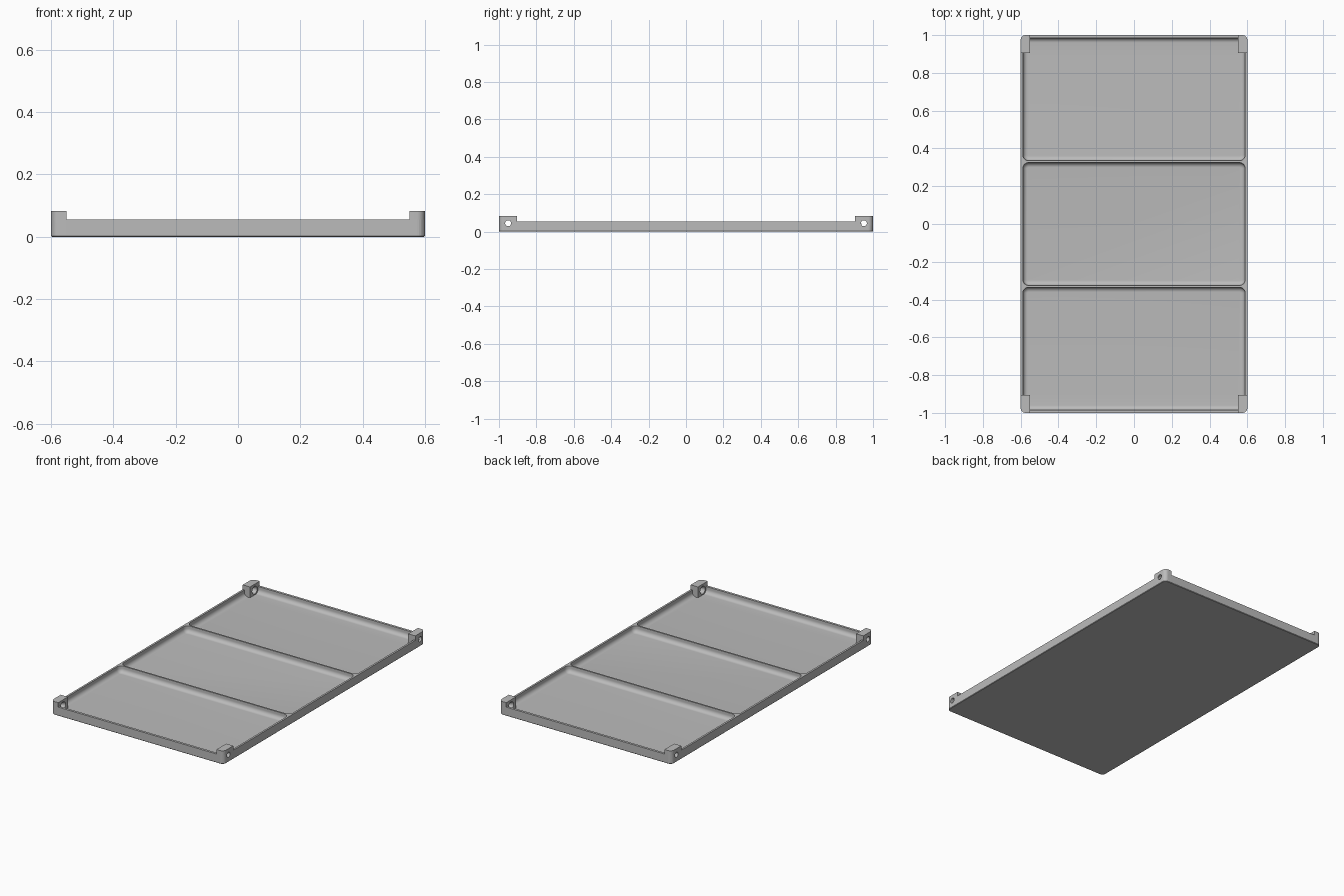
import bpy, bmesh, math
from mathutils import Matrix

if "Cube" in bpy.data.objects:
    bpy.data.objects.remove(bpy.data.objects["Cube"])

grey = bpy.data.materials.new("light grey")
grey.diffuse_color = (0.5, 0.5, 0.5, 1)
grey.use_nodes = True
grey.node_tree.nodes["Principled BSDF"].inputs["Base Color"].default_value = grey.diffuse_color


def rounded_rect(hx, hy, r, n=6):
    """Outline of a rectangle with rounded corners, counter-clockwise."""
    pts = []
    for k, (sx, sy) in enumerate([(1, 1), (-1, 1), (-1, -1), (1, -1)]):
        for i in range(n + 1):
            a = math.pi / 2 * (k + i / n)
            pts.append((sx * (hx - r) + r * math.cos(a), sy * (hy - r) + r * math.sin(a)))
    return pts


def make_object(name, bm):
    bmesh.ops.recalc_face_normals(bm, faces=bm.faces)
    mesh = bpy.data.meshes.new(name)
    bm.to_mesh(mesh)
    bm.free()
    mesh.materials.append(grey)
    ob = bpy.data.objects.new(name, mesh)
    bpy.context.collection.objects.link(ob)
    return ob


def loft(name, rings, cy=0.0):
    """Solid through stacked rounded rectangles (half x, half y, radius, z)."""
    bm = bmesh.new()
    loops = [[bm.verts.new((x, y + cy, z)) for x, y in rounded_rect(hx, hy, r)]
             for hx, hy, r, z in rings]
    for a, b in zip(loops, loops[1:]):
        for i in range(len(a)):
            j = (i + 1) % len(a)
            bm.faces.new((a[i], a[j], b[j], b[i]))
    bm.faces.new(loops[0][::-1])
    bm.faces.new(loops[-1])
    return make_object(name, bm)


def box(name, x0, x1, y0, y1, z0, z1):
    bm = bmesh.new()
    bmesh.ops.create_cube(bm, size=1)
    for v in bm.verts:
        v.co = ((x0 + x1) / 2 + v.co.x * (x1 - x0), (y0 + y1) / 2 + v.co.y * (y1 - y0),
                (z0 + z1) / 2 + v.co.z * (z1 - z0))
    return make_object(name, bm)


def cone_x(name, x0, x1, r0, r1, y, z):
    """Round cutter lying along x."""
    bm = bmesh.new()
    bmesh.ops.create_cone(bm, cap_ends=True, segments=32, radius1=r0, radius2=r1, depth=abs(x1 - x0))
    turn = Matrix.Rotation(math.copysign(math.pi / 2, x1 - x0), 4, 'Y')
    bmesh.ops.transform(bm, verts=bm.verts,
                        matrix=Matrix.Translation(((x0 + x1) / 2, y, z)) @ turn)
    return make_object(name, bm)


def boolean(ob, other, op):
    mod = ob.modifiers.new(op.lower(), 'BOOLEAN')
    mod.operation, mod.object, mod.solver = op, other, 'EXACT'
    bpy.context.view_layer.objects.active = ob
    bpy.ops.object.modifier_apply(modifier=mod.name)
    bpy.data.objects.remove(other)


RIM, TAB, FLOOR, R = 0.055, 0.083, 0.015, 0.025


def outer(name, top):
    return loft(name, [(0.597, 0.997, 0.022, 0), (0.6, 1.0, 0.025, 0.003), (0.6, 1.0, 0.025, top)])


# Tray with three pockets, rounded where the walls meet the floor
tray = outer("tray", RIM)
for cy, hy in ((-0.66, 0.325), (0, 0.325), (0.66, 0.325)):
    rings = []
    for i in range(9):
        a = math.pi / 2 * i / 8
        inset = R * (1 - math.sin(a))
        rings.append((0.588 - inset, hy - inset, 0.03 - inset, FLOOR + R * (1 - math.cos(a))))
    rings.append((0.588, hy, 0.03, 0.1))
    boolean(tray, loft("pocket_cutter", rings, cy), 'DIFFERENCE')

# Corner blocks, cut to the tray outline, joined on and drilled sideways
for sx in (-1, 1):
    for sy in (-1, 1):
        block = outer("corner_block", TAB)
        xs, ys = sorted((sx * 0.55, sx * 0.7)), sorted((sy * 0.904, sy * 1.1))
        boolean(block, box("block_cutter", *xs, *ys, 0.004, 0.2), 'INTERSECT')
        boolean(tray, block, 'UNION')
        y, z = sy * 0.951, 0.045
        boolean(tray, cone_x("hole_cutter", sx * 0.5, sx * 0.65, 0.016, 0.016, y, z), 'DIFFERENCE')
        boolean(tray, cone_x("countersink_cutter", sx * 0.545, sx * 0.57, 0.027, 0.014, y, z), 'DIFFERENCE')

bpy.ops.object.select_all(action='DESELECT')
tray.select_set(True)
bpy.context.view_layer.objects.active = tray
bpy.ops.object.shade_smooth_by_angle(angle=math.radians(30))
